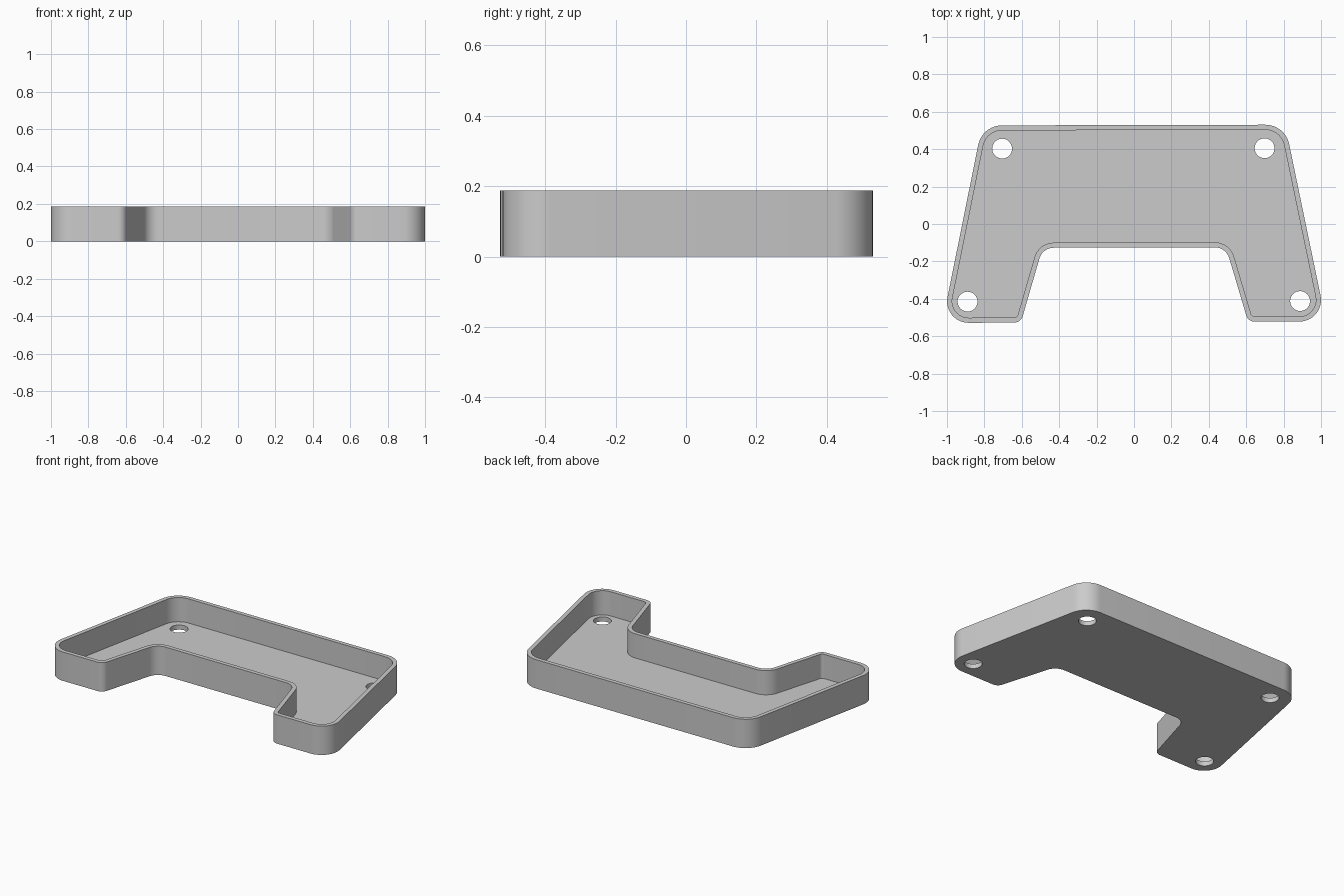
import bpy
import bmesh
import math
from mathutils import Vector

cube = bpy.data.objects.get("Cube")
if cube:
    bpy.data.objects.remove(cube, do_unlink=True)

HEIGHT = 0.187
FLOOR = 0.03
WALL = 0.027
HOLE_RADIUS = 0.053
ARC_STEPS = 12

# Outline corners, anticlockwise: x, y, rounding radius
CORNERS = [
    (-1.025, -0.529, 0.115), (-0.605, -0.527, 0.047),
    (-0.489, -0.127, 0.08), (0.492, -0.125, 0.08),
    (0.61, -0.522, 0.047), (1.026, -0.521, 0.115),
    (0.808, 0.531, 0.13), (-0.812, 0.527, 0.13),
]
HOLES = [(-0.705, 0.403), (0.698, 0.405), (-0.89, -0.415), (0.888, -0.412)]


def rounded_outline(inset=0.0):
    """Rounded outline, moved inwards by inset with concentric corners."""
    points = []
    count = len(CORNERS)
    for i, (x, y, radius) in enumerate(CORNERS):
        p = Vector((x, y))
        u = (Vector(CORNERS[i - 1][:2]) - p).normalized()
        v = (Vector(CORNERS[(i + 1) % count][:2]) - p).normalized()
        half = u.angle(v) / 2
        centre = p + (u + v).normalized() * radius / math.sin(half)
        reach = radius / math.tan(half)
        start = (p + u * reach - centre).normalized()
        end = (p + v * reach - centre).normalized()
        convex = v.x * u.y - v.y * u.x > 0
        r = radius - inset if convex else radius + inset
        for k in range(ARC_STEPS + 1):
            points.append(centre + start.slerp(end, k / ARC_STEPS) * r)
    return points


def circle(cx, cy, radius, sides=40):
    return [Vector((cx + radius * math.cos(math.tau * k / sides),
                    cy + radius * math.sin(math.tau * k / sides)))
            for k in range(sides)]


def prism(name, outline, bottom, top):
    bm = bmesh.new()
    face = bm.faces.new([bm.verts.new((p.x, p.y, bottom)) for p in outline])
    result = bmesh.ops.extrude_face_region(bm, geom=[face], use_keep_orig=True)
    raised = [g for g in result["geom"] if isinstance(g, bmesh.types.BMVert)]
    bmesh.ops.translate(bm, verts=raised, vec=(0, 0, top - bottom))
    bmesh.ops.recalc_face_normals(bm, faces=bm.faces)
    mesh = bpy.data.meshes.new(name)
    bm.to_mesh(mesh)
    bm.free()
    obj = bpy.data.objects.new(name, mesh)
    bpy.context.collection.objects.link(obj)
    return obj


def activate(obj):
    bpy.ops.object.select_all(action="DESELECT")
    obj.select_set(True)
    bpy.context.view_layer.objects.active = obj


def cut(target, cutter):
    cutter.hide_render = True
    activate(target)
    mod = target.modifiers.new("cut", "BOOLEAN")
    mod.operation = "DIFFERENCE"
    mod.solver = "EXACT"
    mod.object = cutter
    bpy.ops.object.modifier_apply(modifier=mod.name)
    bpy.data.objects.remove(cutter, do_unlink=True)


# Single grey plastic
grey = bpy.data.materials.new("light_grey")
grey.use_nodes = True
colour = (0.6, 0.6, 0.6, 1.0)
grey.diffuse_color = colour
grey.node_tree.nodes["Principled BSDF"].inputs["Base Color"].default_value = colour

# Solid body, hollowed to leave thin walls and a floor
tray = prism("tray", rounded_outline(), 0, HEIGHT)
tray.data.materials.append(grey)
cut(tray, prism("cavity_cutter", rounded_outline(WALL), FLOOR, HEIGHT + 0.1))

# Four screw holes through the floor
for hx, hy in HOLES:
    cut(tray, prism("hole_cutter", circle(hx, hy, HOLE_RADIUS), -0.1, FLOOR + 0.05))

activate(tray)
for poly in tray.data.polygons:
    poly.material_index = 0
bpy.ops.object.shade_smooth_by_angle(angle=math.radians(30))
